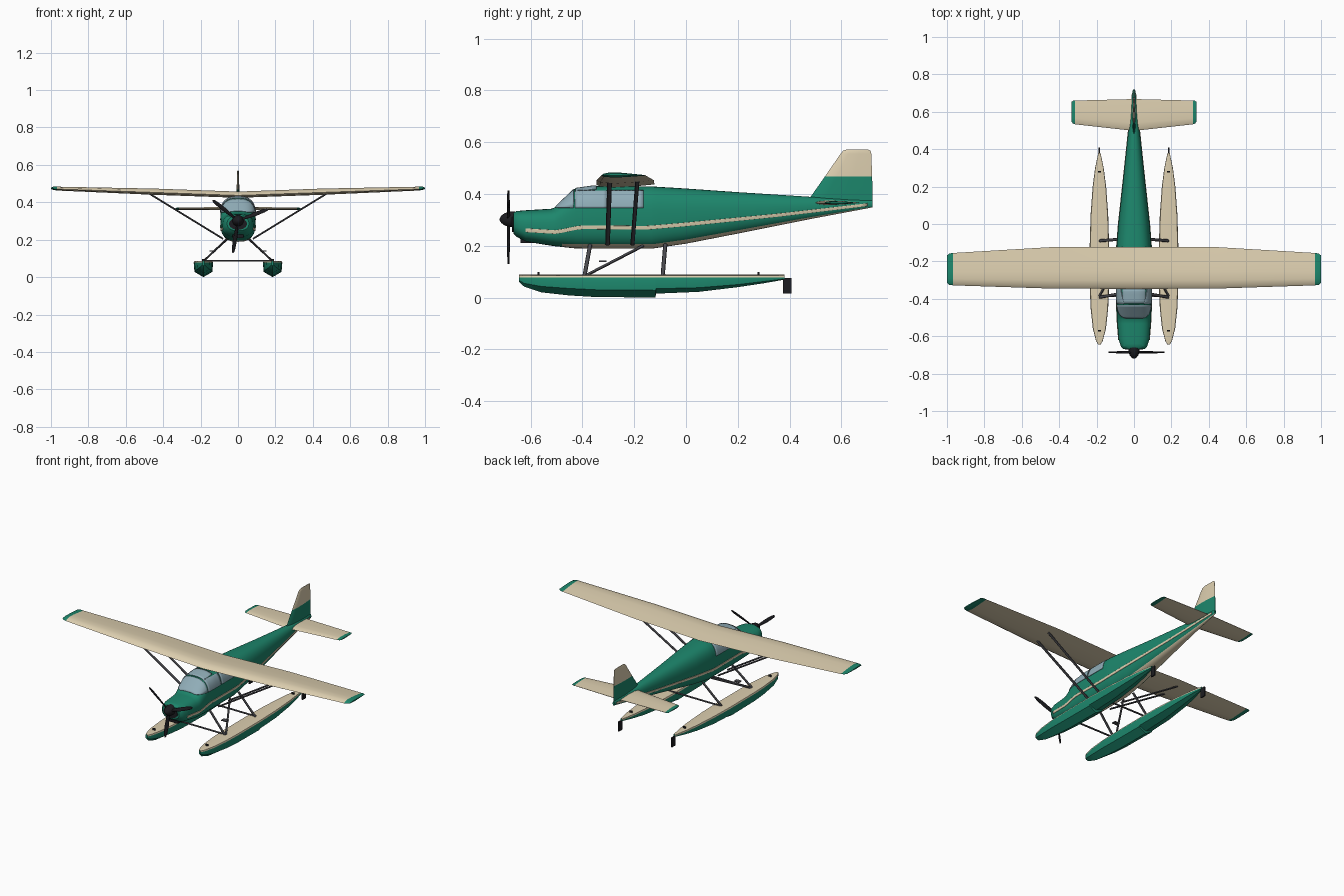
import bpy, bmesh, math
from mathutils import Vector as V

if "Cube" in bpy.data.objects:
    bpy.data.objects.remove(bpy.data.objects["Cube"])


def mat(name, r, g, b):
    m = bpy.data.materials.new(name)
    m.diffuse_color = (r, g, b, 1)
    m.use_nodes = True
    m.node_tree.nodes["Principled BSDF"].inputs["Base Color"].default_value = m.diffuse_color
    return m


GREEN = mat("green", 0.012, 0.24, 0.15)
CREAM = mat("cream", 0.72, 0.62, 0.43)
GLASS = mat("glass", 0.28, 0.42, 0.48)
BLACK = mat("black", 0.012, 0.012, 0.015)
STEEL = mat("steel", 0.07, 0.07, 0.08)


def loft(name, rings, mats, pick=None, closed=True):
    """Skin a list of point rings; pick(i, j) gives the material slot."""
    bm = bmesh.new()
    vs = [[bm.verts.new(p) for p in r] for r in rings]
    n = len(rings[0])
    for i in range(len(rings) - 1):
        for j in range(n if closed else n - 1):
            k = (j + 1) % n
            f = bm.faces.new((vs[i][j], vs[i][k], vs[i + 1][k], vs[i + 1][j]))
            f.material_index = pick(i, j) if pick else 0
    if closed:
        for i, r in ((0, vs[0]), (len(vs) - 2, vs[-1])):
            bm.faces.new(r).material_index = pick(i, n // 2) if pick else 0
    bmesh.ops.recalc_face_normals(bm, faces=bm.faces)
    me = bpy.data.meshes.new(name)
    bm.to_mesh(me)
    bm.free()
    for m in mats:
        me.materials.append(m)
    ob = bpy.data.objects.new(name, me)
    bpy.context.collection.objects.link(ob)
    return ob


def lerp(table, y):
    for a, b in zip(table, table[1:]):
        if y <= b[0]:
            t = max(0, (y - a[0]) / (b[0] - a[0]))
            return [p + (q - p) * t for p, q in zip(a[1:], b[1:])]
    return table[-1][1:]


def span(a, b, n):
    return [a + (b - a) * i / n for i in range(n + 1)]


def rod(name, a, b, wide, thin, m):
    """Strut of elliptical section, wide along y."""
    a, b = V(a), V(b)
    d = (b - a).normalized()
    u = (V((0, 1, 0)) - d * d.y).normalized()
    w = d.cross(u)
    ring = [u * math.cos(t) * wide + w * math.sin(t) * thin for t in span(0, math.tau, 10)[:-1]]
    return loft(name, [[p + q for q in ring] for p in (a, b)], [m])


def box(name, c, s, m):
    rings = [[(c[0] + x * s[0] / 2, c[1] + y * s[1] / 2, c[2] + z * s[2] / 2)
              for x, y in ((-1, -1), (1, -1), (1, 1), (-1, 1))] for z in (-1, 1)]
    return loft(name, rings, [m])


# Fuselage sections: y, bottom z, top z, half width, squareness
BODY = [(-.667, .248, .326, .058, 2.5), (-.655, .235, .334, .070, 2.6), (-.62, .216, .337, .082, 2.7),
        (-.52, .200, .343, .090, 2.8), (-.505, .198, .349, .091, 2.8), (-.43, .190, .420, .094, 2.8),
        (-.36, .189, .430, .095, 2.8), (-.13, .189, .429, .094, 2.8), (0, .208, .421, .084, 2.6),
        (.2, .247, .407, .062, 2.4), (.48, .303, .389, .032, 2.2), (.72, .348, .374, .006, 2)]


def skin(y, t, off=0):
    zb, zt, w, e = lerp(BODY, y)
    c, s = math.cos(t), math.sin(t)
    f = lambda v, h: math.copysign(abs(v) ** (2 / e), v) * (h + off)
    return (f(c, w), y, (zb + zt) / 2 + f(s, (zt - zb) / 2))


def angle(y, z):
    zb, zt, w, e = lerp(BODY, y)
    v = max(-1, min(1, (z - (zb + zt) / 2) / ((zt - zb) / 2)))
    return math.asin(math.copysign(abs(v) ** (e / 2), v))


ys = sorted(set([s[0] for s in BODY] + span(-.64, .70, 50)))
turn = span(0, math.tau, 40)[:-1]
loft("fuselage", [[skin(y, t) for t in turn] for y in ys], [GREEN, CREAM],
     lambda i, j: 1 if 26 <= j <= 33 and ys[i] > -.5 else 0)


def patch(name, rows, m):
    """Thin panel lying on the fuselage; rows of (y, start angle, end angle)."""
    ob = loft(name, [[skin(y, t, .0015) for t in span(a, b, 14)] for y, a, b in rows], [m], closed=False)
    s = ob.modifiers.new("thickness", "SOLIDIFY")
    s.thickness, s.offset = .003, 0


# Glazing
patch("windshield", [(y, angle(y, z), math.pi - angle(y, z)) for y in span(-.503, -.434, 8)
                     for z in [.346]], GLASS)
patch("skylight", [(y, math.radians(58), math.radians(122)) for y in span(-.426, -.345, 5)], GLASS)
for side in (-1, 1):
    tag = "right" if side > 0 else "left"
    flip = lambda t: t if side > 0 else math.pi - t
    for k, (a, b) in enumerate(((-.428, -.305), (-.298, -.165))):
        patch(f"{tag}_window_{k + 1}", [(y, flip(angle(y, .346)), flip(angle(y, .412)))
                                        for y in span(a, b, 8)], GLASS)
    # Side stripe
    line = [(-.645, .262), (-.50, .253), (-.41, .272), (-.15, .270), (0, .283), (.35, .318), (.71, .360)]
    rows = []
    for y in sorted(set(ys[3:-1])):
        z, h = lerp(line, y)[0], .007 - .003 * max(0, y)
        rows.append((y, flip(angle(y, z - h)), flip(angle(y, z + h))))
    patch(tag + "_stripe", rows, CREAM)

# Flying surfaces
FOIL = [(1, 0), (.7, .3), (.42, .55), (.2, .6), (.06, .36), (0, 0), (.06, -.22), (.3, -.38), (.7, -.2)]
SYM = [(1, .06), (.6, .4), (.25, .5), (.06, .3), (0, 0), (.06, -.3), (.25, -.5), (.6, -.4), (1, -.06)]


def surface(name, stations, foil, tip, axis):
    """Stations: span position, front y, back y, centre height, thickness."""
    rings = []
    for p, y0, y1, h, th in stations:
        rings.append([(p, y0 + (y1 - y0) * c, h + t * th) if axis == "z" else
                      (h + t * th, y0 + (y1 - y0) * c, p) for c, t in foil])
    return loft(name, rings, [CREAM, GREEN], lambda i, j: tip(stations[i][0], stations[i + 1][0]))


def both(st):
    return [(-s[0],) + s[1:] for s in reversed(st) if s[0] > 0] + st


surface("wing", both([(0, -.347, -.122, .437, .034), (.45, -.345, -.124, .453, .034),
                      (.968, -.328, -.155, .471, .021), (.988, -.325, -.158, .473, .017),
                      (1, -.315, -.168, .474, .008)]), FOIL,
        lambda a, b: int(abs(a + b) / 2 > .968), "z")
surface("tailplane", both([(0, .498, .668, .366, .018), (.315, .533, .660, .366, .013),
                           (.327, .537, .659, .366, .011), (.335, .55, .652, .366, .006)]), SYM,
        lambda a, b: int(abs(a + b) / 2 > .315), "z")
surface("tail_fin", [(.365, .47, .721, 0, .018), (.39, .482, .721, 0, .018), (.468, .537, .719, 0, .015),
                     (.555, .597, .716, 0, .010), (.567, .607, .713, 0, .008), (.571, .618, .705, 0, .004)],
        SYM, lambda a, b: int(a < .46), "x")

# Spinner, propeller and cowl openings
CZ = .302
prof = [(-.720, .003), (-.714, .014), (-.70, .024), (-.68, .030), (-.660, .031)]
loft("spinner", [[(r * math.cos(t), y, CZ + r * math.sin(t)) for t in span(0, math.tau, 24)[:-1]]
                 for y, r in prof], [BLACK])
for k in range(3):
    a = math.radians(21 + 120 * k)
    out, tan = V((math.cos(a), 0, math.sin(a))), V((-math.sin(a), 0, math.cos(a)))
    rings = []
    for r, w, tw in ((.015, .006, 45), (.05, .010, 35), (.10, .012, 25), (.15, .010, 18), (.168, .007, 15), (.175, .002, 15)):
        q = math.radians(tw)
        u = tan * math.cos(q) + V((0, math.sin(q), 0))
        w2 = out.cross(u).normalized()
        rings.append([V((0, -.686, CZ)) + out * r + u * w * math.cos(t) + w2 * .0035 * math.sin(t)
                      for t in span(0, math.tau, 10)[:-1]])
    loft(f"propeller_blade_{k + 1}", rings, [BLACK])
loft("cowl_inlet", [[(.048 * math.cos(t), y, .285 + .032 * math.sin(t)) for t in turn]
                    for y in (-.672, -.66)], [BLACK])
box("chin_intake", (0, -.615, .219), (.06, .05, .018), BLACK)

# Floats: y, keel z, chine z, half width
FLOAT = [(-.645, .060, .066, .006), (-.625, .042, .055, .018), (-.56, .020, .043, .035),
         (-.45, .008, .035, .047), (-.35, .002, .030, .051), (-.118, 0, .028, .052),
         (-.116, .015, .034, .052), (.05, .022, .038, .047), (.2, .040, .050, .036),
         (.3, .055, .062, .023), (.38, .069, .072, .006)]
for s in (-1, 1):
    tag = "right" if s > 0 else "left"
    X = .185 * s
    rings = [[(X, y, .088), (X + .93 * w, y, .085), (X + w, y, .077), (X + .92 * w, y, c), (X, y, k),
              (X - .92 * w, y, c), (X - w, y, .077), (X - .93 * w, y, .085)] for y, k, c, w in FLOAT]
    loft(tag + "_float", rings, [GREEN, CREAM], lambda i, j: int(j in (0, 1, 6, 7)))
    box(tag + "_water_rudder", (X, .391, .046), (.008, .034, .06), BLACK)
    for k, y in enumerate((-.57, .28)):
        box(f"{tag}_cleat_{k + 1}", (X, y, .091), (.016, .007, .014), BLACK)
    # Wing struts
    rod(tag + "_front_wing_strut", (.08 * s, -.303, .205), (.48 * s, -.295, .450), .009, .005, STEEL)
    rod(tag + "_rear_wing_strut", (.08 * s, -.207, .205), (.48 * s, -.188, .450), .008, .005, STEEL)
    # Float struts
    rod(tag + "_front_float_strut", (.06 * s, -.37, .205), (X, -.392, .084), .008, .005, STEEL)
    rod(tag + "_diagonal_float_strut", (.06 * s, -.165, .200), (X, -.385, .086), .006, .005, STEEL)
    rod(tag + "_rear_float_strut", (.06 * s, -.08, .205), (X, -.09, .084), .008, .005, STEEL)
    box(tag + "_boarding_step", (.135 * s, -.322, .14), (.035, .028, .005), STEEL)
for name, y in (("front", -.385), ("rear", -.085)):
    rod(name + "_spreader_bar", (-.185, y, .087), (.185, y, .087), .006, .005, STEEL)

# Smooth shading with sharp edges kept
for ob in bpy.data.objects:
    ob.select_set(True)
    bpy.context.view_layer.objects.active = ob
bpy.ops.object.shade_smooth_by_angle(angle=math.radians(30))
